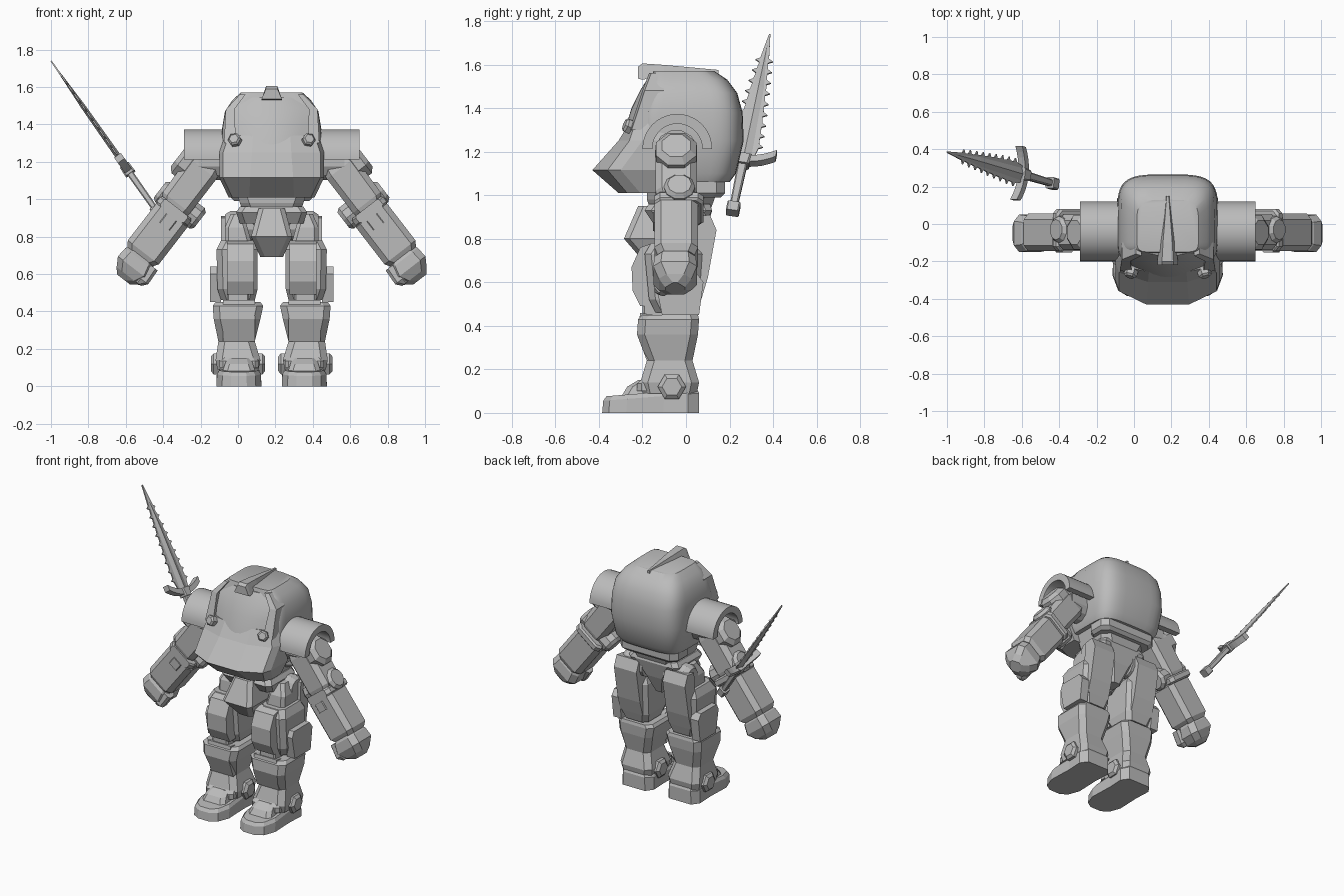
import bpy, bmesh, math
from mathutils import Vector

if "Cube" in bpy.data.objects:
    bpy.data.objects.remove(bpy.data.objects["Cube"])

grey = bpy.data.materials.new("armour_grey")
grey.use_nodes = True
grey.diffuse_color = (0.5, 0.5, 0.5, 1)
grey.node_tree.nodes["Principled BSDF"].inputs["Base Color"].default_value = (0.5, 0.5, 0.5, 1)

CX = 0.18  # centre line of the body


def skin(name, rings, smooth=False):
    """Join rings of points into a capped solid."""
    bm = bmesh.new()
    rows = [[bm.verts.new(p) for p in ring] for ring in rings]
    n = len(rows[0])
    for lo, hi in zip(rows, rows[1:]):
        for i in range(n):
            j = (i + 1) % n
            bm.faces.new((lo[i], lo[j], hi[j], hi[i]))
    bm.faces.new(rows[0])
    bm.faces.new(rows[-1])
    bmesh.ops.recalc_face_normals(bm, faces=bm.faces)
    mesh = bpy.data.meshes.new(name)
    bm.to_mesh(mesh)
    bm.free()
    mesh.materials.append(grey)
    obj = bpy.data.objects.new(name, mesh)
    bpy.context.collection.objects.link(obj)
    if smooth:
        bpy.ops.object.select_all(action='DESELECT')
        obj.select_set(True)
        bpy.context.view_layer.objects.active = obj
        bpy.ops.object.shade_smooth_by_angle(angle=math.radians(32))
    return obj


def block(name, levels, f, c=0.02):
    """Chamfered rectangles (height, a0, a1, b0, b1) lofted along the height."""
    rings = []
    for h, a0, a1, b0, b1 in levels:
        pts = [(a0 + c, b0), (a1 - c, b0), (a1, b0 + c), (a1, b1 - c),
               (a1 - c, b1), (a0 + c, b1), (a0, b1 - c), (a0, b0 + c)]
        rings.append([f(a, b, h) for a, b in pts])
    return skin(name, rings)


def prism(name, pts, h0, h1, f, smooth=False):
    return skin(name, [[f(a, b, h) for a, b in pts] for h in (h0, h1)], smooth)


def disc(name, centre, axis, levels, sides=8, smooth=False):
    """Turned part: (distance, radius) pairs along an axis."""
    axis = Vector(axis).normalized()
    u = axis.cross(Vector((0, 1, 0))).normalized()
    v = axis.cross(u)
    angles = [math.tau * (i + 0.5) / sides for i in range(sides)]
    rings = [[Vector(centre) + axis * h + (u * math.cos(t) + v * math.sin(t)) * r for t in angles]
             for h, r in levels]
    return skin(name, rings, smooth)


def body(a, b, h):
    return Vector((CX + a, b, h))


# Rounded shell over the head and back
def shell_ring(z, hw, yf, yb, n=40):
    mid, half, ring = (yf + yb) / 2, (yb - yf) / 2, []
    for i in range(n):
        t = math.tau * i / n
        c, s = math.cos(t), math.sin(t)
        p = 0.5 if s > 0 else 0.25
        ring.append(body(math.copysign(abs(c) ** p, c) * hw,
                         mid + math.copysign(abs(s) ** p, s) * half, z))
    return ring


skin("shell", [shell_ring(*r) for r in (
    (1.06, .23, -.15, .20), (1.1, .25, -.17, .23), (1.25, .27, -.21, .265), (1.38, .265, -.2, .26),
    (1.47, .25, -.175, .235), (1.53, .21, -.16, .19), (1.57, .165, -.15, .13))], True)

# Curved face plate with a frame around it
def face_ring(z, hw, y, bulge, back):
    xs = [-1 + i / 5 for i in range(11)]
    return [body(hw * x, y - bulge * (1 - x * x), z) for x in xs] + [body(hw, back, z), body(-hw, back, z)]


skin("visor", [face_ring(1.29, .19, -.235, .05, -.1), face_ring(1.4, .2, -.205, .045, -.1),
               face_ring(1.49, .2, -.165, .04, -.1), face_ring(1.545, .15, -.14, .03, -.1)], True)
for s in (1, -1):
    skin("visor_frame", [[body(s * x, y, z) for x, y in ((i, yf), (o, yf + .01), (o, -.1), (i, -.1))]
                         for z, i, o, yf in ((1.3, .19, .255, -.26), (1.48, .2, .245, -.2), (1.56, .14, .17, -.17))])

# Wedge jaw: front panel, two side panels, slanted underside
def jaw_ring(z, mid, front, wide, side, back):
    half = [(mid, front), (wide - .02, side), (wide, side + .06), (wide, back)]
    return [body(x, y, z) for x, y in half] + [body(-x, y, z) for x, y in reversed(half)]


skin("jaw", [jaw_ring(1.01, .12, -.31, .23, -.27, -.12), jaw_ring(1.115, .115, -.43, .28, -.36, -.12),
             jaw_ring(1.25, .105, -.31, .28, -.26, -.1), jaw_ring(1.34, .1, -.255, .25, -.23, -.1)])
for s in (1, -1):
    disc("eye_bolt", body(s * .185, -.22, 1.30), (s * .25, -.9, .35), ((0, .036), (.06, .036), (.07, .025)), 6)

# Crest: blunt nose running back into a thin ridge
skin("crest", [[body(x, y, z) for x, z in ((-w, low), (w, low), (w * .55, top), (-w * .55, top))]
               for y, w, low, top in ((-.22, .055, 1.535, 1.59), (-.2, .055, 1.53, 1.605),
                                      (-.1, .045, 1.55, 1.598), (.15, .01, 1.55, 1.575))])

# Waist and pelvis
block("waist", [(.9, -.14, .14, -.15, .1), (.98, -.17, .17, -.18, .13), (1.1, -.21, .21, -.18, .17)], body, .05)
block("back_skirt", [(.99, -.2, .2, 0, .16), (1.01, -.22, .22, 0, .18), (1.08, -.22, .22, 0, .18)], body, .04)
block("belt", [(.87, -.17, .17, -.15, .09), (.93, -.19, .19, -.19, .12), (.96, -.17, .17, -.17, .11)], body, .03)
block("groin_plate", [(.69, -.06, .06, -.19, -.06), (.8, -.11, .11, -.285, -.02), (.95, -.07, .07, -.22, -.02)], body, .025)
block("rear_plate", [(.7, -.04, .04, -.08, .04), (.82, -.08, .08, -.06, .09), (.93, -.14, .14, -.06, .12)], body, .02)

for s in (1, -1):
    side = "left" if s > 0 else "right"

    def leg(a, b, h):
        return Vector((CX + s * a, b, h))

    def across(a, b, h):  # profile in y and z, thickness in x
        return Vector((CX + s * h, a, b))

    def arm(a, b, h):  # a outwards, b depth, h down the limb
        return Vector((CX + s * (.32 + .79 * a + .61 * h), b - .045, 1.19 + .61 * a - .79 * h))

    out = Vector((s * .79, 0, .61))

    # Shoulder arch and joint
    arc = [math.pi * i / 20 for i in range(21)]
    ring = [(.16 * math.cos(t), .16 * math.sin(t)) for t in arc]
    ring += [(.115 * math.cos(t), .115 * math.sin(t)) for t in reversed(arc)]
    prism(side + "_shoulder_arch", [(y - .04, z + 1.213) for y, z in ring], .24, .47, across, True)
    disc(side + "_shoulder_joint", leg(.22, -.045, 1.2), (s, 0, 0), ((0, .1), (.17, .1)), 12)
    disc(side + "_shoulder_cap", arm(.07, 0, .08), out, ((0, .1), (.07, .1), (.095, .07)))

    # Arm, elbow and fist
    block(side + "_upper_arm", [(-.02, -.06, .1, -.08, .08), (.05, -.07, .12, -.095, .095),
                                (.28, -.07, .115, -.095, .095), (.34, -.06, .08, -.08, .08)], arm, .03)
    for a, direction in ((.05, 1), (-.05, -1)):
        disc(side + "_elbow_disc", arm(a, .015, .28), out * direction, ((0, .072), (.065, .072), (.085, .055)), 10)
    block(side + "_elbow_band", [(.3, -.09, .1, -.1, .115), (.31, -.1, .11, -.1, .125),
                                 (.34, -.1, .11, -.1, .125), (.35, -.09, .1, -.1, .115)], arm, .025)
    block(side + "_forearm", [(.33, -.09, .09, -.085, .085), (.35, -.105, .105, -.1, .1),
                              (.6, -.105, .105, -.1, .1), (.63, -.085, .085, -.085, .085)], arm, .03)
    block(side + "_forearm_plate", [(.36, -.04, .03, -.107, -.09), (.42, -.04, .03, -.107, -.09)], arm, .005)
    block(side + "_fist", [(.6, -.07, .07, -.07, .07), (.64, -.1, .09, -.1, .09), (.7, -.115, .095, -.105, .095),
                           (.75, -.09, .065, -.08, .07), (.78, -.05, .04, -.05, .04)], arm, .035)
    block(side + "_thumb", [(.63, -.12, -.06, -.09, -.02), (.72, -.125, -.06, -.1, -.03),
                            (.75, -.1, -.06, -.08, -.04)], arm, .015)

    # Hip and thigh
    disc(side + "_hip_joint", leg(.08, .03, .86), (s, 0, 0), ((0, .08), (.14, .08), (.17, .06)), 12)
    block(side + "_hip_block", [(.74, .1, .25, -.13, .06), (.85, .13, .25, -.12, .08), (.92, .15, .22, -.08, .06)], leg, .02)
    block(side + "_thigh", [(.46, .09, .27, -.14, .05), (.52, .075, .29, -.17, .07),
                            (.73, .075, .295, -.19, .08), (.78, .1, .27, -.16, .06)], leg, .03)
    prism(side + "_thigh_front", [(-.15, .78), (-.21, .76), (-.25, .67), (-.245, .56), (-.21, .49), (-.15, .49)],
          .095, .24, across)
    prism(side + "_thigh_back", [(.04, .9), (.11, .91), (.14, .84), (.1, .62), (.07, .52), (.02, .52)], .1, .27, across)
    prism(side + "_thigh_outer", [(-.14, .6), (-.12, .64), (.05, .64), (.08, .6), (.06, .45), (-.11, .45)],
          .27, .33, across)
    block(side + "_knee", [(.36, .12, .24, -.2, .03), (.5, .12, .24, -.2, .03)], leg, .01)

    # Shin, flared at the knee and at the ankle
    block(side + "_shin", [(.09, .07, .29, -.2, .05), (.14, .06, .3, -.21, .06), (.24, .09, .285, -.18, .03),
                           (.36, .06, .31, -.225, .055), (.43, .045, .315, -.22, .06), (.45, .06, .3, -.2, .055)], leg, .035)
    prism(side + "_shin_guard", [(-.18, .24), (-.225, .36), (-.21, .46), (-.15, .45), (-.12, .25)], .09, .26, across)
    for a, direction in ((.27, 1), (.09, -1)):
        disc(side + "_ankle_bolt", leg(a, -.065, .12), (s * direction, 0, 0), ((0, .065), (.04, .065), (.055, .045)), 6)

    # Foot with a rounded toe
    def sole(z, w, toe, heel):
        half = [(.35, 0), (.75, .03), (1, .11), (.95, .28)]
        pts = [(x * w, toe + y) for x, y in half] + [(w, heel - .05), (w * .7, heel)]
        pts += [(-x, y) for x, y in reversed(pts)]
        return [leg(.175 + x, y, z + .08 * max(0, y + .385) * (z > 0)) for x, y in pts]

    skin(side + "_foot", [sole(0, .12, -.385, .06), sole(.055, .118, -.38, .06), sole(.075, .105, -.365, .05)])
    block(side + "_instep", [(.07, .085, .265, -.3, 0), (.12, .1, .25, -.27, 0), (.15, .11, .24, -.22, 0)], leg, .025)
    block(side + "_ankle_cuff", [(.1, .07, .28, -.225, .0), (.135, .07, .28, -.225, 0), (.19, .1, .25, -.17, 0)], leg, .02)

# Floating serrated sword
base = Vector((-.43, .215, .93))
along = (Vector((-1, .385, 1.74)) - base).normalized()
across_blade = (Vector((0, 1, 0)) - along * along.y).normalized()
flat = along.cross(across_blade)


def sword(a, b, h):
    return base + across_blade * a + along * b + flat * h


edge = []
for i in range(9):
    d = .36 + i * .06
    w = .058 * (1 - ((d - .3) / .72) ** 1.5)
    edge += [(w, d), (w + .02, d + .012), (w, d + .025)]
edge = [(.04, .28)] + edge + [(.003, 1.003)]
prism("blade", edge + [(-a, b) for a, b in reversed(edge)], -.004, .004, sword)
skin("blade_ridge", [[sword(a, b, h) for a, h in ((w, 0), (0, t), (-w, 0), (0, -t))]
                     for b, w, t in ((.28, .045, .016), (.7, .036, .013), (1.0, .002, .002))])
guard = [(x, .285 + sgn * .018 + 2.4 * x * x) for sgn in (1, -1)
         for x in [sgn * (i - 5) * .029 for i in range(11)]]
prism("guard", guard, -.022, .022, sword)


def grip(a, b, h):
    return sword(a, h, b)


block("guard_boss", [(.255, -.03, .03, -.03, .03), (.31, -.035, .035, -.028, .028)], grip, .008)
block("handle", [(.02, -.018, .018, -.016, .016), (.28, -.022, .022, -.018, .018)], grip, .006)
block("pommel", [(-.015, -.03, .03, -.026, .026), (.035, -.03, .03, -.026, .026)], grip, .006)
